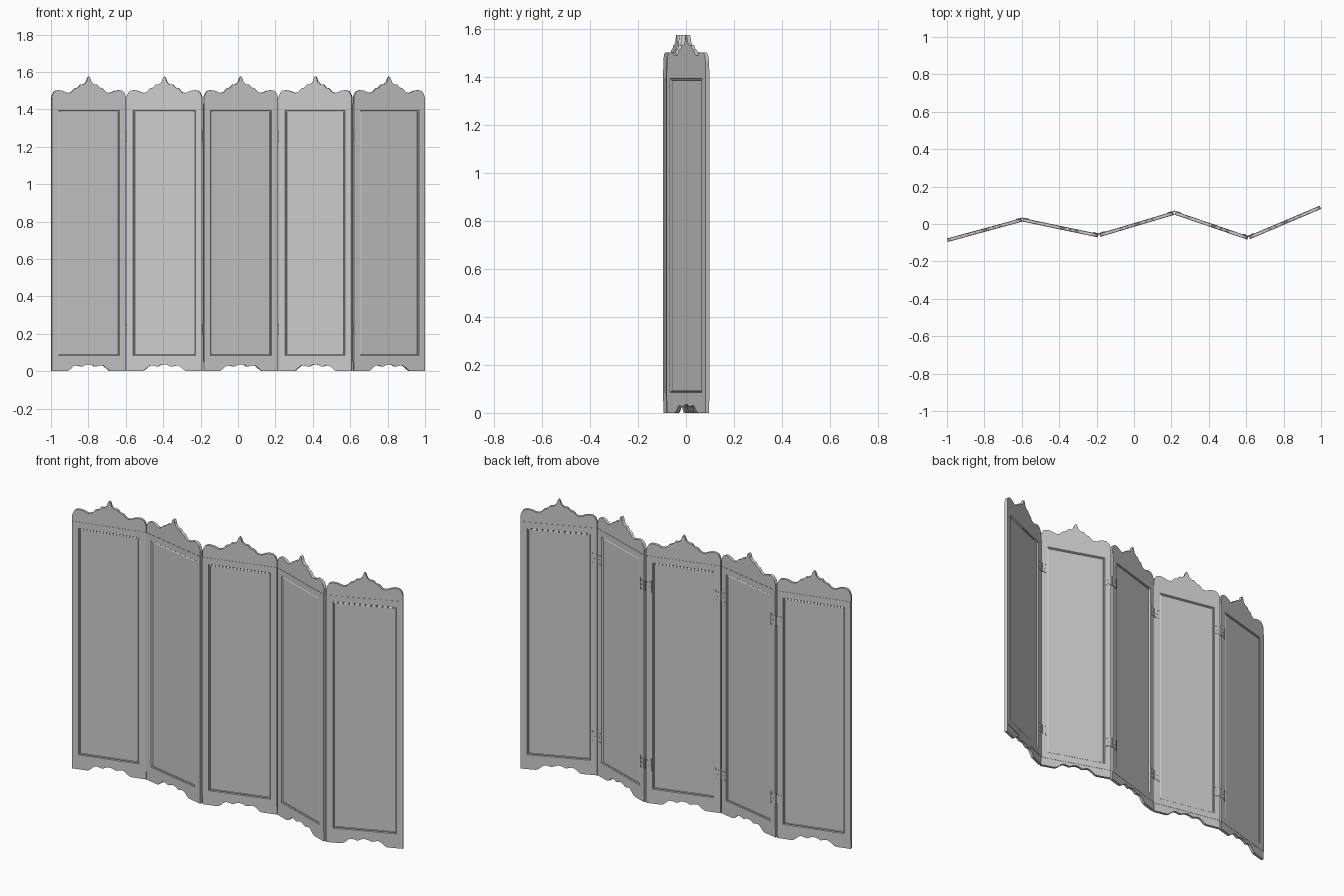
import bpy, bmesh, math
from mathutils import Matrix, Vector

if "Cube" in bpy.data.objects:
    bpy.data.objects.remove(bpy.data.objects["Cube"])

W, T = 0.412, 0.019            # panel width and thickness
Z0, Z1 = 0.048, 1.43           # frame bottom and top
# centre x, centre y, fold angle of each leaf
PANELS = [(-0.799, -0.0325, 15.3), (-0.393, -0.02, -11.8), (0.014, -0.001, 16.6),
          (0.4145, -0.008, -18.9), (0.8065, 0.0085, 23.0)]
# half outlines from the middle to the edge: fraction of width, z
CREST = [(0, 1.575), (.02, 1.565), (.035, 1.547), (.075, 1.533), (.11, 1.533), (.145, 1.517),
         (.19, 1.511), (.235, 1.492), (.29, 1.489), (.35, 1.499), (.42, 1.502), (.47, 1.492), (.5, 1.465)]
APRON = [(0, .036), (.05, .032), (.09, .024), (.13, .028), (.18, .031), (.22, .022),
         (.26, .008), (.31, 0), (.5, 0)]


def smooth_line(pts, n=4):
    # Catmull-Rom sampling of a half outline
    v = [Vector(p) for p in pts]
    v = [Vector((-v[1].x, v[1].y))] + v + [v[-1]]
    out = []
    for a, b, c, d in zip(v, v[1:], v[2:], v[3:]):
        for i in range(n):
            t = i / n
            p = .5 * (2*b + (c-a)*t + (2*a-5*b+4*c-d)*t*t + (3*b-a-3*c+d)*t**3)
            out.append((p.x, max(p.y, 0)))
    return out + [tuple(pts[-1])]


def finish(name, bm, mat):
    bmesh.ops.recalc_face_normals(bm, faces=bm.faces[:])
    me = bpy.data.meshes.new(name)
    bm.to_mesh(me)
    bm.free()
    ob = bpy.data.objects.new(name, me)
    ob.matrix_world = mat
    bpy.context.collection.objects.link(ob)
    return ob


def plate(name, pts, y, depth, mat):
    # outline in x/z extruded along y
    bm = bmesh.new()
    f = bm.faces.new([bm.verts.new((x, y, z)) for x, z in pts])
    r = bmesh.ops.extrude_face_region(bm, geom=[f])
    bmesh.ops.translate(bm, vec=(0, depth, 0),
                        verts=[g for g in r['geom'] if isinstance(g, bmesh.types.BMVert)])
    return finish(name, bm, mat)


def scalloped(name, half, z_flat, mat):
    h = [(x * W, z) for x, z in smooth_line(half)]
    line = [(-x, z) for x, z in reversed(h[1:])] + h
    t = T - 0.003
    plate(name, line + [(W/2, z_flat), (-W/2, z_flat)], -t/2, t, mat)


def framed_panel(name, mat):
    # box with a moulded recess on the front and back
    bm = bmesh.new()
    bmesh.ops.create_cube(bm, size=1, matrix=Matrix.Translation((0, 0, (Z0+Z1)/2))
                          @ Matrix.Diagonal((W, T, Z1-Z0, 1)))
    bm.normal_update()
    for f in [f for f in bm.faces if abs(f.normal.y) > .9]:
        for thick, depth in ((.036, 0), (.003, -.004), (.004, .002), (.002, -.003)):
            bmesh.ops.inset_region(bm, faces=[f], thickness=thick, depth=depth, use_even_offset=True)
    finish(name, bm, mat)


def cylinder(name, r, h, mat, n=16):
    bm = bmesh.new()
    bmesh.ops.create_cone(bm, cap_ends=True, segments=n, radius1=r, radius2=r, depth=h, matrix=mat)
    for f in bm.faces:
        f.smooth = len(f.verts) == 4
    return finish(name, bm, Matrix())


mats = [Matrix.Translation((x, y, 0)) @ Matrix.Rotation(math.radians(a), 4, 'Z') for x, y, a in PANELS]
for i, m in enumerate(mats):
    framed_panel(f"framed_panel_{i+1}", m)
    scalloped(f"crest_{i+1}", CREST, Z1, m)
    scalloped(f"apron_{i+1}", APRON, Z0, m)

# hinges on the back of every joint
for i in range(4):
    for hz in (0.225, 1.255):
        tag = f"{i+1}_{'lower' if hz < 1 else 'upper'}"
        corners = []
        for m, s, side in ((mats[i], 1, "left"), (mats[i+1], -1, "right")):
            e = s * W / 2
            leaf = [(e, hz-.026), (e, hz+.026), (e-s*.014, hz+.022),
                    (e-s*.032, hz+.036), (e-s*.032, hz-.036), (e-s*.014, hz-.022)]
            plate(f"hinge_leaf_{side}_{tag}", leaf, T/2-.001, .003, m)
            for k, (dx, dz) in enumerate(((.025, -.024), (.018, 0), (.025, .024))):
                cylinder(f"hinge_screw_{side}_{k+1}_{tag}", .0035, .003,
                         m @ Matrix.Translation((e-s*dx, T/2+.0025, hz+dz))
                         @ Matrix.Rotation(math.pi/2, 4, 'X'), 10)
            corners.append(m @ Vector((e, T/2+.001, hz)))
        cylinder(f"hinge_barrel_{tag}", .0045, .056, Matrix.Translation((corners[0]+corners[1])/2))
